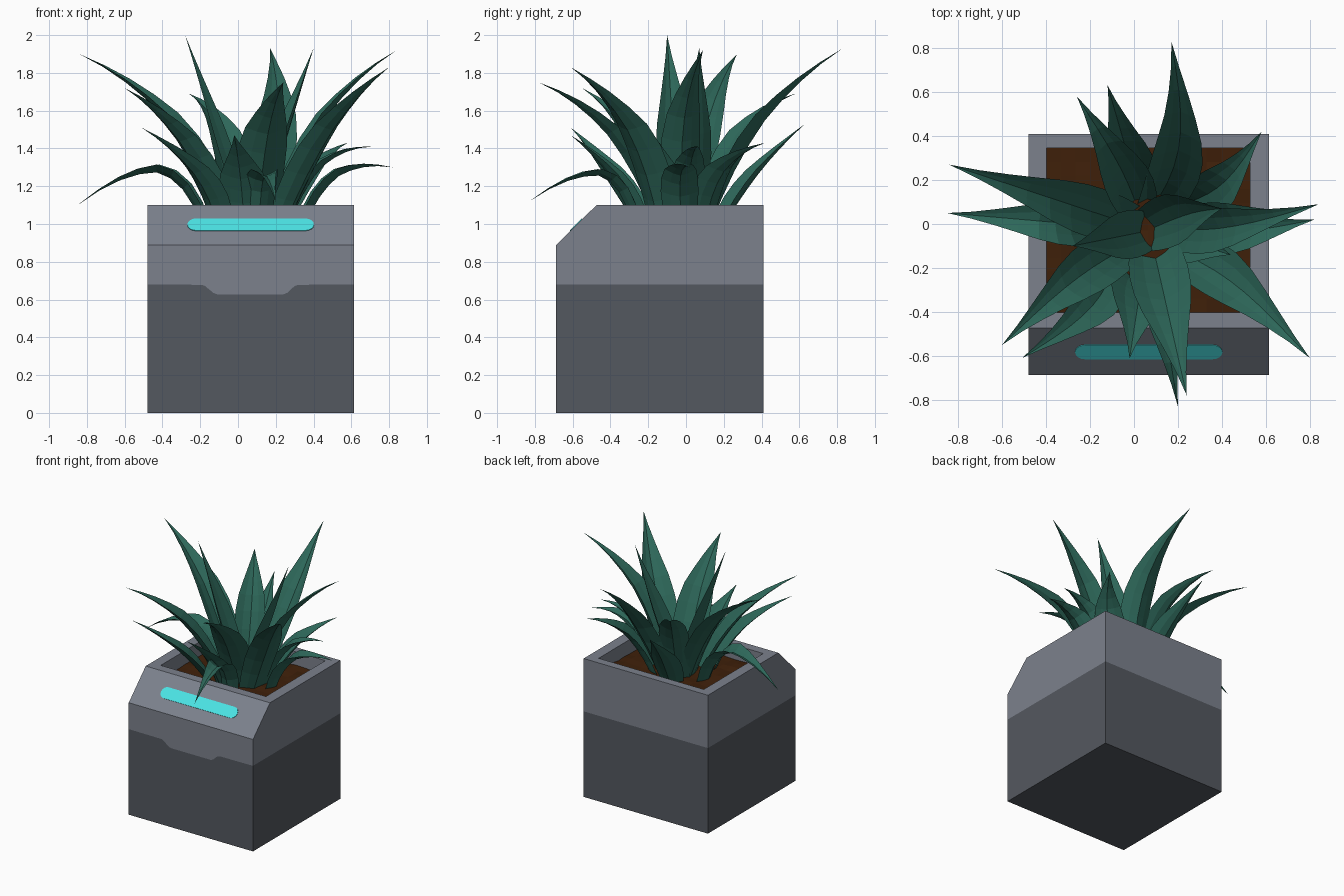
import bpy, bmesh, math, random
from mathutils import Vector

if "Cube" in bpy.data.objects:
    bpy.data.objects.remove(bpy.data.objects["Cube"])

random.seed(4)


def mat(name, r, g, b):
    m = bpy.data.materials.new(name)
    m.diffuse_color = (r, g, b, 1)
    m.use_nodes = True
    m.node_tree.nodes["Principled BSDF"].inputs["Base Color"].default_value = m.diffuse_color
    return m


LIGHT = mat("light_grey", 0.20, 0.22, 0.265)
DARK = mat("dark_grey", 0.088, 0.098, 0.115)
CYAN = mat("cyan_light", 0.07, 0.77, 0.78)
SOIL = mat("brown_soil", 0.05, 0.0145, 0.003)
LEAF = mat("leaf_green", 0.026, 0.135, 0.10)


def finish(name, bm, *mats):
    me = bpy.data.meshes.new(name)
    bm.to_mesh(me)
    bm.free()
    for m in mats:
        me.materials.append(m)
    ob = bpy.data.objects.new(name, me)
    bpy.context.collection.objects.link(ob)
    return ob


def prism(pts, offset):
    """Closed solid from a flat outline pushed along offset."""
    bm = bmesh.new()
    f = bm.faces.new([bm.verts.new(p) for p in pts])
    r = bmesh.ops.extrude_face_region(bm, geom=[f])
    bmesh.ops.translate(bm, vec=offset, verts=[v for v in r["geom"] if isinstance(v, bmesh.types.BMVert)])
    bmesh.ops.recalc_face_normals(bm, faces=bm.faces[:])
    return bm


X0, X1, Y0, Y1 = -0.48, 0.613, -0.687, 0.41
IX0, IX1, IY0, IY1 = -0.398, 0.527, -0.402, 0.345   # planter opening

# planter: side profile with sloped front edge, extruded across x
bm = prism([(X0, y, z) for y, z in ((Y0, 0), (Y1, 0), (Y1, 1.10), (-0.474, 1.10), (Y0, 0.89))],
           (X1 - X0, 0, 0))
bmesh.ops.bisect_plane(bm, geom=bm.verts[:] + bm.edges[:] + bm.faces[:],
                       plane_co=(0, 0, 0.68), plane_no=(0, 0, 1))
# recessed opening in the top
top = max(bm.faces, key=lambda f: f.calc_center_median().z)
bmesh.ops.inset_region(bm, faces=[top], thickness=0.07)
cx, cy = (IX0 + IX1) / 2, (IY0 + IY1) / 2
for v in top.verts:
    v.co.x = IX1 if v.co.x > cx else IX0
    v.co.y = IY1 if v.co.y > cy else IY0
r = bmesh.ops.extrude_face_region(bm, geom=[top])
bmesh.ops.translate(bm, vec=(0, 0, -0.13), verts=[v for v in r["geom"] if isinstance(v, bmesh.types.BMVert)])
if top.is_valid:
    bmesh.ops.delete(bm, geom=[top], context="FACES_ONLY")
bmesh.ops.recalc_face_normals(bm, faces=bm.faces[:])
for f in bm.faces:
    f.material_index = 1 if f.calc_center_median().z < 0.67 else 0
# front face split again along a line with a dropped tab
front = [f for f in bm.faces if f.normal.y < -0.99 and f.calc_center_median().y < -0.6]
bmesh.ops.delete(bm, geom=front, context="FACES_ONLY")
corner = lambda x, z: min(bm.verts, key=lambda v: (v.co - Vector((x, Y0, z))).length)
tab = [(-0.19, 0.678), (-0.175, 0.672), (-0.13, 0.635), (-0.11, 0.628), (0.24, 0.628),
       (0.26, 0.635), (0.30, 0.672), (0.32, 0.678)]
outer = [corner(x, z) for x, z in ((X1, 0.68), (X1, 0.89), (X0, 0.89), (X0, 0.68), (X0, 0), (X1, 0))]
line = [bm.verts.new((x, Y0, z)) for x, z in tab]
band = bm.faces.new([outer[3]] + line + outer[:3])
low = bm.faces.new([outer[4], outer[5], outer[0]] + line[::-1] + [outer[3]])
band.material_index, low.material_index = 0, 1
finish("planter", bm, LIGHT, DARK)

# rounded light strip lying on the slope
up = Vector((0, 0.213, 0.21)).normalized()
out = Vector((0, -up.z, up.y))
mid = Vector((0.067, -0.5805, 0.995))
rad, half = 0.045, 0.29
pts = []
for i in range(18):
    a = -math.pi / 2 + math.pi * (i if i < 9 else i - 1) / 8
    sx = half if i < 9 else -half
    pts.append(mid + Vector((sx + rad * math.cos(a), 0, 0)) + up * rad * math.sin(a) - out * 0.001)
finish("light_strip", prism(pts, out * 0.005), CYAN)

# soil with slight bumps
bm = bmesh.new()
bmesh.ops.create_grid(bm, x_segments=14, y_segments=12, size=0.5)
for v in bm.verts:
    v.co = (cx + v.co.x * (IX1 - IX0), cy + v.co.y * (IY1 - IY0), 0.99 + random.uniform(-0.006, 0.006))
finish("soil", bm, SOIL)

# leaves: tip x, y, z, width, base radius, mid fraction, mid height, sideways bow
LEAVES = [
    (0.80, -0.61, 1.83, 0.24, 0.18, 0.42, 1.51, 0.05),
    (-0.60, -0.55, 1.72, 0.23, 0.15, 0.42, 1.45, -0.03),
    (-0.51, -0.61, 1.51, 0.20, 0.25, 0.40, 1.28, 0.06),
    (0.17, 0.83, 1.93, 0.24, 0.14, 0.42, 1.56, -0.09),
    (0.84, 0.09, 1.92, 0.21, 0.11, 0.40, 1.57, -0.04),
    (-0.84, 0.27, 1.90, 0.23, 0.10, 0.42, 1.57, 0.0),
    (-0.85, 0.05, 1.10, 0.20, 0.24, 0.38, 1.29, 0.0),
    (0.24, -0.78, 1.75, 0.27, 0.10, 0.42, 1.49, 0.0),
    (0.20, -0.83, 1.12, 0.17, 0.24, 0.34, 1.27, 0.0),
    (-0.02, -0.61, 1.47, 0.27, 0.21, 0.37, 1.25, 0.0),
    (0.82, 0.02, 1.30, 0.20, 0.26, 0.40, 1.27, -0.03),
    (-0.28, -0.10, 2.00, 0.22, 0.02, 0.52, 1.52, 0.0),
    (0.40, 0.07, 1.93, 0.24, 0.0, 0.55, 1.48, 0.02),
    (0.58, 0.42, 1.43, 0.22, 0.20, 0.42, 1.29, -0.06),
    (-0.26, 0.58, 1.69, 0.22, 0.13, 0.40, 1.48, -0.02),
    (-0.12, 0.63, 1.53, 0.22, 0.21, 0.42, 1.27, 0.0),
    (0.71, 0.06, 1.41, 0.18, 0.18, 0.42, 1.32, 0.0),
    (0.44, -0.14, 1.43, 0.20, 0.12, 0.48, 1.24, 0.0),
]
WIDTHS = (0.80, 0.93, 1.0, 0.98, 0.84, 0.60, 0.37, 0.16, 0.0)
CENTRE = Vector((0.07, -0.03, 0))


def leaf(name, x, y, z, width, r, frac, mid_z, bow):
    d = (Vector((x, y, 0)) - CENTRE).normalized()
    side = Vector((-d.y, d.x, 0))
    base = CENTRE + d * r + Vector((0, 0, 0.975))
    tip = Vector((x, y, z))
    m = base.lerp(tip, frac)
    m.z = mid_z
    ctrl = 2 * m - (base + tip) / 2
    bm = bmesh.new()
    rows = []
    for i, w in enumerate(WIDTHS):
        t = i / (len(WIDTHS) - 1)
        p = base * (1 - t) ** 2 + ctrl * 2 * t * (1 - t) + tip * t * t
        if t > 0.5:     # straighter outer half
            p = p.lerp(m.lerp(tip, 2 * t - 1), 0.3)
        p += side * bow * math.sin(math.pi * min(1, t + 0.1 * (1 - t)))
        tan = ((ctrl - base) * (1 - t) + (tip - ctrl) * t).normalized()
        nor = tan.cross(side)
        w *= width
        us = (-1, -0.5, 0, 0.5, 1)
        rows.append([bm.verts.new(p + side * u * w / 2 - nor * w * 0.25 * (0.4 - abs(u) ** 1.4)) for u in us])
    for a, b in zip(rows, rows[1:]):
        for k in range(4):
            bm.faces.new((a[k], a[k + 1], b[k + 1], b[k]))
    bmesh.ops.remove_doubles(bm, verts=bm.verts[:], dist=0.0005)
    finish(name, bm, LEAF)


for n, row in enumerate(LEAVES):
    leaf("leaf_%02d" % (n + 1), *row)
